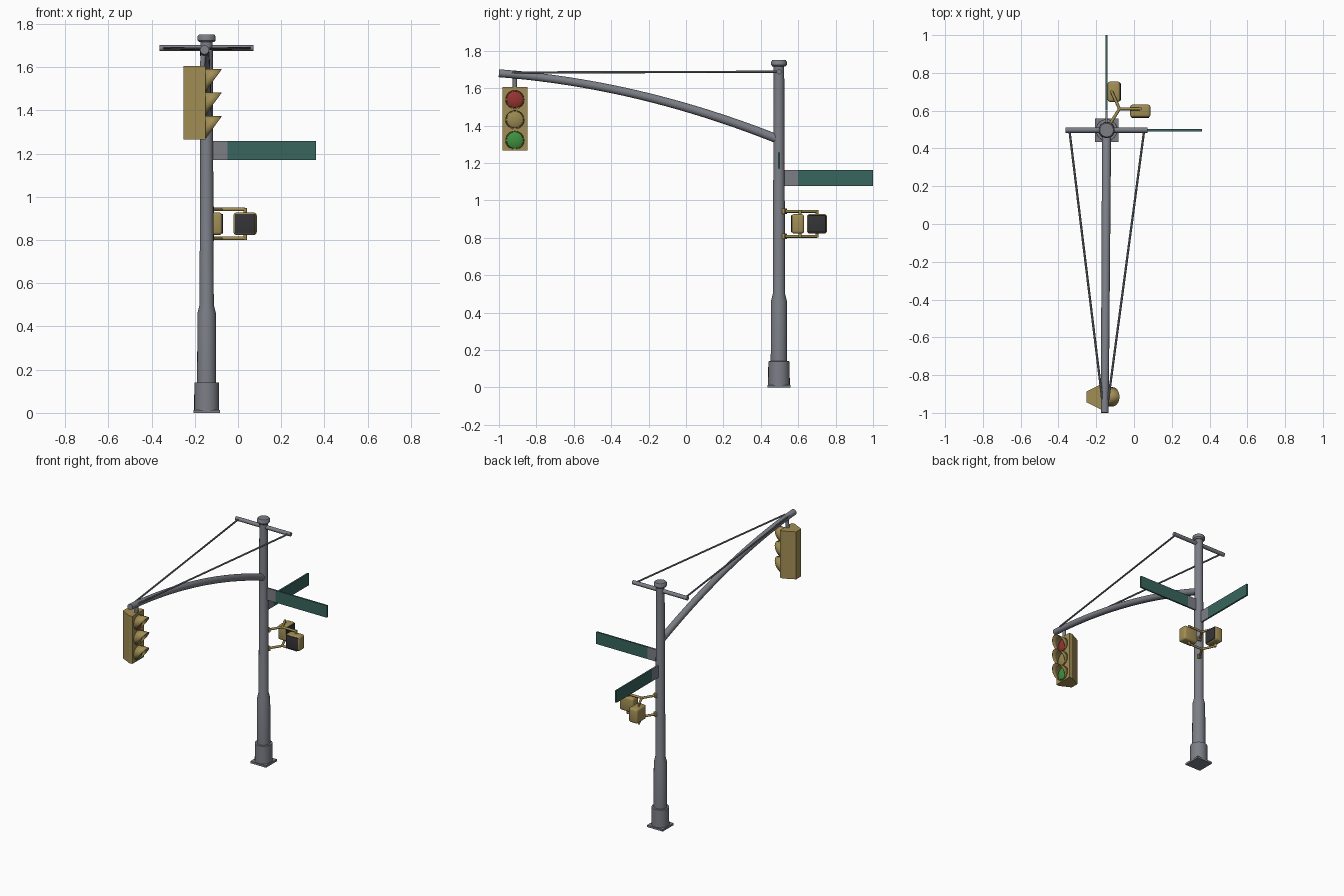
import bpy, bmesh, math
from mathutils import Vector, Matrix

if "Cube" in bpy.data.objects:
    bpy.data.objects.remove(bpy.data.objects["Cube"])

PX, PY = -0.145, 0.497          # pole centre


def material(name, rgb):
    m = bpy.data.materials.new(name)
    m.diffuse_color = (*rgb, 1)
    m.use_nodes = True
    m.node_tree.nodes["Principled BSDF"].inputs["Base Color"].default_value = m.diffuse_color
    return m


YELLOW = material("ochre", (0.36, 0.27, 0.09))
GREEN = material("sign_green", (0.04, 0.13, 0.11))
DARK = material("dark_face", (0.035, 0.035, 0.04))
STEEL = material("steel", (0.20, 0.21, 0.24))
LENSES = [("red", 1.54, material("red", (0.30, 0.035, 0.03))),
          ("amber", 1.432, material("amber", (0.32, 0.25, 0.08))),
          ("green", 1.322, material("green", (0.05, 0.28, 0.05)))]


def finish(name, bm, mat, smooth=True):
    bmesh.ops.recalc_face_normals(bm, faces=bm.faces)
    me = bpy.data.meshes.new(name)
    bm.to_mesh(me)
    bm.free()
    ob = bpy.data.objects.new(name, me)
    bpy.context.collection.objects.link(ob)
    if mat:
        me.materials.append(mat)
    if smooth:
        bpy.ops.object.select_all(action='DESELECT')
        ob.select_set(True)
        bpy.context.view_layer.objects.active = ob
        bpy.ops.object.shade_smooth_by_angle(angle=math.radians(40))
    return ob


def tube(name, pts, radii, mat=STEEL, sides=16):
    """Capped round sweep along pts with a radius at every point."""
    pts = [Vector(p) for p in pts]
    bm = bmesh.new()
    rings = []
    for i, (p, r) in enumerate(zip(pts, radii)):
        t = pts[min(i + 1, len(pts) - 1)] - pts[max(i - 1, 0)]
        q = t.to_track_quat('Z', 'Y')
        rings.append([bm.verts.new(p + q @ Vector((r * math.cos(a), r * math.sin(a), 0)))
                      for a in (2 * math.pi * k / sides for k in range(sides))])
    for a, b in zip(rings, rings[1:]):
        for k in range(sides):
            n = (k + 1) % sides
            bm.faces.new((a[k], a[n], b[n], b[k]))
    bm.faces.new(rings[0])
    bm.faces.new(rings[-1])
    return finish(name, bm, mat)


def rod(name, a, b, r, mat=STEEL, sides=12):
    return tube(name, [a, b], [r, r], mat, sides)


def box(name, centre, size, mat=STEEL, bevel=0, turn=0):
    bm = bmesh.new()
    bmesh.ops.create_cube(bm, size=1)
    bm.transform(Matrix.Translation(centre) @ Matrix.Rotation(turn, 4, 'Z')
                 @ Matrix.Diagonal((*size, 1)))
    if bevel:
        bmesh.ops.bevel(bm, geom=bm.edges[:], offset=bevel, segments=3,
                        profile=0.5, affect='EDGES')
    return finish(name, bm, mat, bool(bevel))


# pole, base and cap
box("base_plate", (PX, PY, 0.007), (0.124, 0.124, 0.014))
profile = [(0.058, 0.014), (0.057, 0.14), (0.044, 0.141), (0.043, 0.46),
           (0.033, 0.50), (0.028, 1.725)]
tube("pole", [(PX, PY, z) for r, z in profile], [r for r, z in profile], sides=24)
cap = [(0.034, 1.715), (0.042, 1.724), (0.042, 1.742), (0.036, 1.75)]
tube("pole_cap", [(PX, PY, z) for r, z in cap], [r for r, z in cap], sides=24)

# curved mast arm
N = 20
ys = [0.49 - 1.49 * i / N for i in range(N + 1)]
tube("mast_arm", [(PX - 0.01 * i / N, y, 1.497 - 0.2916 * y - 0.1086 * y * y)
                  for i, y in enumerate(ys)],
     [0.024 - 0.003 * i / N for i in range(N + 1)])

# crossbar with guy cables
rod("crossbar", (-0.363, PY, 1.688), (0.072, PY, 1.688), 0.014)
for side, x, ax in (("left", -0.342, -0.168), ("right", 0.054, -0.136)):
    rod(side + "_cable", (x, PY, 1.688), (ax, -0.93, 1.684), 0.006, sides=8)

# street signs: grey mount and green blade
box("cross_sign_mount", (-0.084, PY, 1.214), (0.072, 0.012, 0.086))
box("cross_sign", (0.156, PY, 1.214), (0.408, 0.012, 0.086), GREEN)
box("side_sign_mount", (PX, 0.561, 1.119), (0.012, 0.076, 0.086))
box("side_sign", (PX, 0.80, 1.119), (0.012, 0.40, 0.086), GREEN)

# traffic light housing: trapezoid plan extruded upward
SY = -0.915
bm = bmesh.new()
plan = [(-0.252, -0.028), (-0.175, -0.067), (-0.15, -0.067),
        (-0.15, 0.067), (-0.175, 0.067), (-0.252, 0.028)]
face = bm.faces.new([bm.verts.new((x, SY + y, 1.266)) for x, y in plan])
ext = bmesh.ops.extrude_face_region(bm, geom=[face])
bmesh.ops.translate(bm, vec=(0, 0, 0.34),
                    verts=[v for v in ext["geom"] if isinstance(v, bmesh.types.BMVert)])
finish("signal_housing", bm, YELLOW, False)
rod("signal_hanger", (-0.165, SY, 1.60), (-0.16, SY, 1.66), 0.012)

# lenses and slanted visors
for name, z, mat in LENSES:
    dome = [(-0.152, 0.046), (-0.145, 0.044), (-0.139, 0.032), (-0.136, 0.012)]
    tube(name + "_lens", [(x, SY, z) for x, r in dome], [r for x, r in dome], mat, 20)
    bm = bmesh.new()
    rings = []
    for front in (0, 1):
        ring = []
        for k in range(24):
            a = 2 * math.pi * k / 24
            reach = 0.004 + 0.035 * (1 + math.sin(a)) if front else 0
            ring.append(bm.verts.new((-0.151 + reach, SY + 0.051 * math.cos(a),
                                      z + 0.051 * math.sin(a))))
        rings.append(ring)
    for k in range(24):
        n = (k + 1) % 24
        bm.faces.new((rings[0][k], rings[0][n], rings[1][n], rings[1][k]))
    visor = finish(name + "_visor", bm, YELLOW)
    mod = visor.modifiers.new("thickness", 'SOLIDIFY')
    mod.thickness = 0.004

# pedestrian signals: one faces the front, one faces right
for name, c, turn in (("front_walk", Vector((0.033, 0.598, 0.875)), 0),
                      ("side_walk", Vector((-0.106, 0.70, 0.875)), math.pi / 2)):
    facing = Matrix.Rotation(turn, 3, 'Z') @ Vector((0, -1, 0))
    box(name + "_signal", c, (0.108, 0.068, 0.104), YELLOW, 0.014, turn)
    box(name + "_face", c + facing * 0.032, (0.095, 0.008, 0.092), DARK, 0.003, turn)

# forked brackets above and below the pedestrian signals
for level, z in (("upper", 0.942), ("lower", 0.808)):
    fork = (-0.077, 0.61, z)
    rod(level + "_bracket_stem", (PX + 0.01, PY + 0.02, z), fork, 0.008, YELLOW)
    s = 1 if z < 0.875 else -1
    for name, x, y in (("front", 0.033, 0.61), ("side", -0.118, 0.70)):
        rod(f"{level}_{name}_bracket", fork, (x, y, z), 0.008, YELLOW)
        rod(f"{level}_{name}_post", (x, y, z - s * 0.007), (x, y, z + s * 0.03), 0.008, YELLOW)
    box(level + "_clamp", (PX + 0.018, PY + 0.027, z), (0.024, 0.024, 0.03), YELLOW,
        0.003, math.radians(-30))
